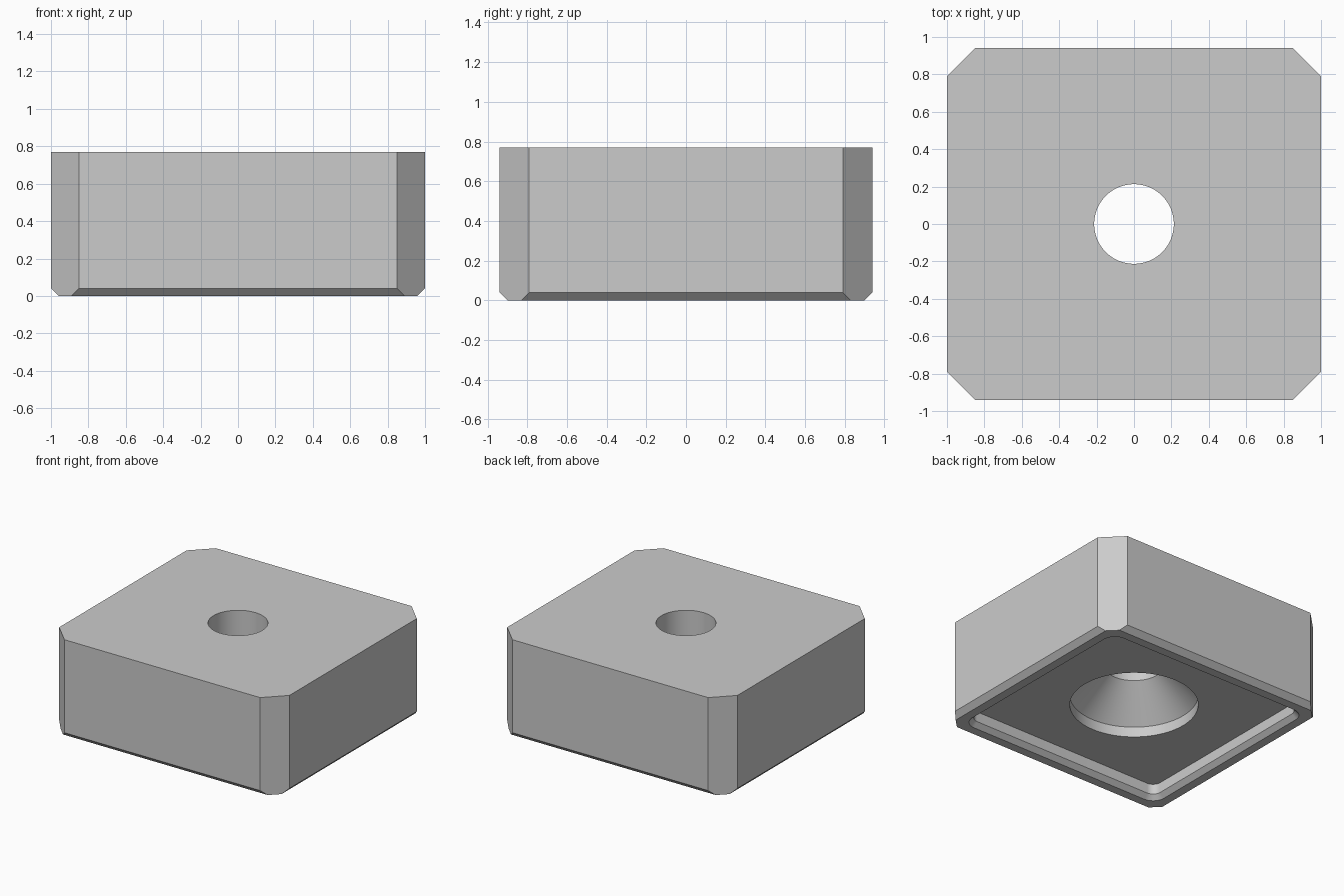
import bpy, bmesh
from math import cos, sin, pi, radians
from mathutils import Vector

cube = bpy.data.objects.get("Cube")
if cube:
    bpy.data.objects.remove(cube, do_unlink=True)

HX, HY, H = 1.0, 0.94, 0.77      # half width, half depth, height
CORNER, EDGE = 0.15, 0.04        # corner cut, bottom edge chamfer
FLOOR = 0.115                    # recess floor height

grey = bpy.data.materials.new("plain grey")
grey.use_nodes = True
colour = (0.6, 0.6, 0.6, 1)
grey.diffuse_color = colour
grey.node_tree.nodes["Principled BSDF"].inputs["Base Color"].default_value = colour


def make_object(name, bm):
    bmesh.ops.recalc_face_normals(bm, faces=bm.faces)
    mesh = bpy.data.meshes.new(name)
    bm.to_mesh(mesh)
    bm.free()
    mesh.materials.append(grey)
    ob = bpy.data.objects.new(name, mesh)
    bpy.context.collection.objects.link(ob)
    return ob


def loft(name, outlines):
    """Solid through a stack of matching outlines."""
    bm = bmesh.new()
    rings = [[bm.verts.new(p) for p in outline] for outline in outlines]
    n = len(rings[0])
    for low, high in zip(rings, rings[1:]):
        for i in range(n):
            j = (i + 1) % n
            bm.faces.new((low[i], low[j], high[j], high[i]))
    bm.faces.new(rings[0][::-1])
    bm.faces.new(rings[-1])
    return make_object(name, bm)


def rounded_rect(hx, hy, r, z, steps=10):
    pts = []
    for k, (sx, sy) in enumerate(((1, 1), (-1, 1), (-1, -1), (1, -1))):
        for i in range(steps + 1):
            a = (k + i / steps) * pi / 2
            pts.append((sx * (hx - r) + r * cos(a), sy * (hy - r) + r * sin(a), z))
    return pts


def circle(r, z, n=96):
    return [(r * cos(2 * pi * i / n), r * sin(2 * pi * i / n), z) for i in range(n)]


# Block with chamfered bottom edges
block = loft("block", [
    [(sx * (HX - d), sy * (HY - d), z) for sx, sy in ((1, 1), (-1, 1), (-1, -1), (1, -1))]
    for d, z in ((EDGE, 0), (0, EDGE), (0, H))])

# Straight cuts down the four corners
bm = bmesh.new()
bm.from_mesh(block.data)
for sx in (1, -1):
    for sy in (1, -1):
        cut = bmesh.ops.bisect_plane(
            bm, geom=bm.verts[:] + bm.edges[:] + bm.faces[:],
            plane_co=Vector((sx * HX, sy * (HY - CORNER), 0)),
            plane_no=Vector((sx, sy, 0)), clear_outer=True)
        rim = [e for e in cut["geom_cut"] if isinstance(e, bmesh.types.BMEdge)]
        bmesh.ops.holes_fill(bm, edges=rim, sides=0)
bmesh.ops.recalc_face_normals(bm, faces=bm.faces)
bm.to_mesh(block.data)
bm.free()

# Shallow rounded recess underneath, with a chamfered mouth
recess = loft("recess_cutter", [
    rounded_rect(0.89 - d, 0.83 - d, 0.10 - d, z)
    for d, z in ((-0.02, -0.02), (0.035, 0.035), (0.035, FLOOR))])

# Through hole with a conical countersink from below
hole = loft("hole_cutter", [
    circle(r, z) for r, z in
    ((0.457, 0.05), (0.457, 0.195), (0.213, 0.437), (0.213, H + 0.1))])

bpy.context.view_layer.objects.active = block
for cutter in (recess, hole):
    cutter.hide_render = True
    mod = block.modifiers.new(cutter.name, "BOOLEAN")
    mod.operation = "DIFFERENCE"
    mod.solver = "EXACT"
    mod.object = cutter
    bpy.ops.object.modifier_apply(modifier=mod.name)
    bpy.data.objects.remove(cutter, do_unlink=True)

# Smooth round walls, crisp edges
bpy.ops.object.select_all(action="DESELECT")
block.select_set(True)
bpy.ops.object.shade_smooth_by_angle(angle=radians(25))
